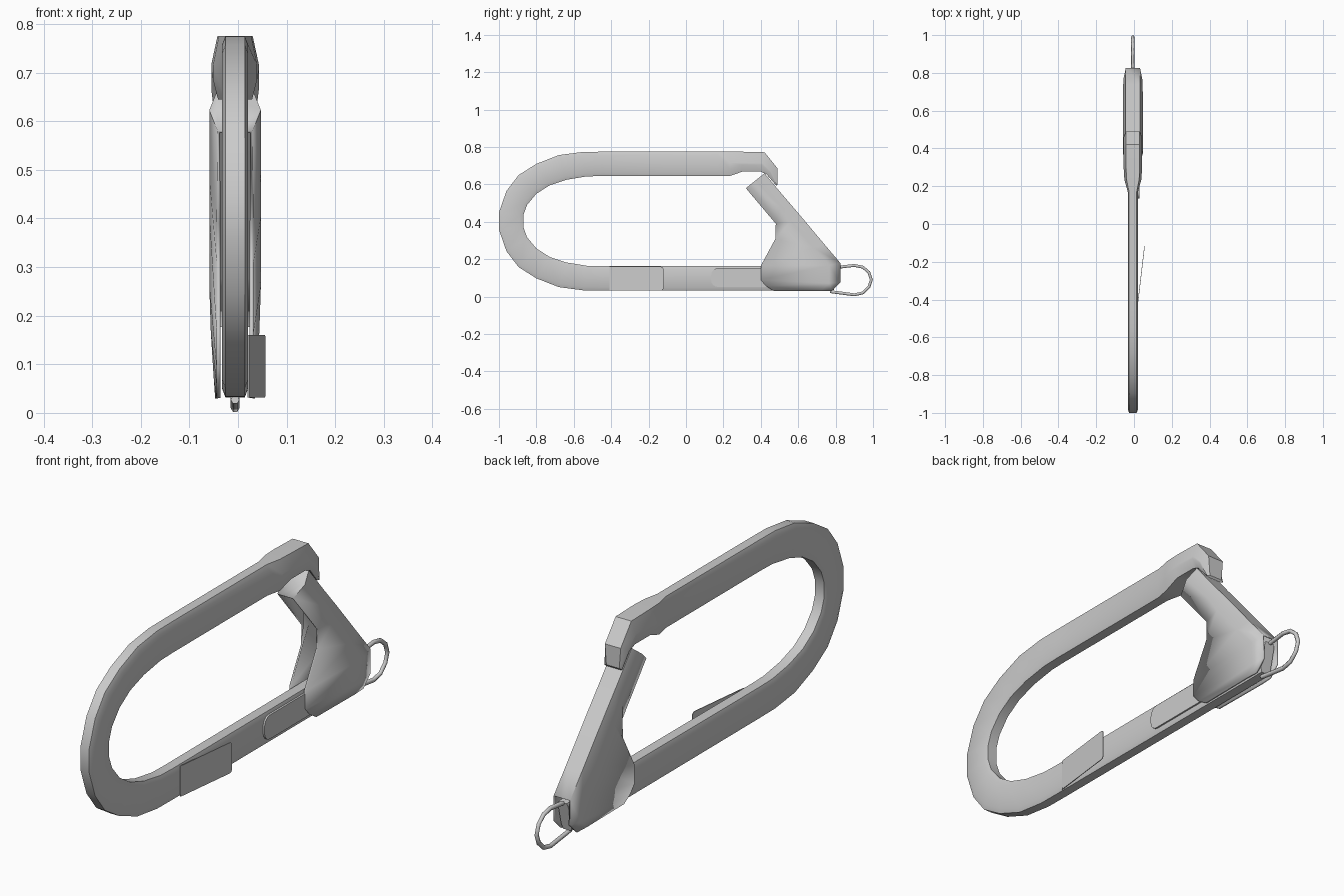
import bpy, bmesh, math

if "Cube" in bpy.data.objects:
    bpy.data.objects.remove(bpy.data.objects["Cube"])

CX = -0.006   # middle plane of the frame
grey = bpy.data.materials.new("light grey metal")
grey.use_nodes = True
COLOR = (0.6, 0.6, 0.6, 1)
grey.diffuse_color = COLOR
grey.node_tree.nodes["Principled BSDF"].inputs["Base Color"].default_value = COLOR


def finish(name, bm, angle=30):
    bmesh.ops.recalc_face_normals(bm, faces=bm.faces)
    me = bpy.data.meshes.new(name)
    bm.to_mesh(me)
    bm.free()
    ob = bpy.data.objects.new(name, me)
    bpy.context.collection.objects.link(ob)
    me.materials.append(grey)
    bpy.ops.object.select_all(action='DESELECT')
    ob.select_set(True)
    bpy.context.view_layer.objects.active = ob
    bpy.ops.object.shade_smooth_by_angle(angle=math.radians(angle))
    return ob


def bridge(bm, a, b, closed=True):
    n = len(a)
    for i in range(n if closed else n - 1):
        j = (i + 1) % n
        bm.faces.new((a[i], a[j], b[j], b[i]))


def lerp(a, b, t):
    return a[0] + (b[0] - a[0]) * t, a[1] + (b[1] - a[1]) * t


# Frame: cross-sections swept from the lower end, round the bow, to the nose
MID = 0.404
bow = [((-.45, .775), (-.45, .645)), ((-.55, .774), (-.53, .643)),
       ((-.68, .757), (-.64, .625)), ((-.80, .71), (-.73, .595)),
       ((-.895, .65), (-.80, .55)), ((-.96, .565), (-.85, .49)),
       ((-1, .45), (-.87, .435))]
flip = lambda p: (p[0], 2 * MID - p[1])
BODY, NOSE = (.027, .14, .86), (.049, .55, .65)
stations = [((.79, .035), (.82, .16), .024, .14, .86),
            ((.75, .032), (.75, .165)) + BODY]
stations += [(flip(o), flip(i)) + BODY for o, i in bow]
stations += [(o, i) + BODY for o, i in reversed(bow)]
stations += [((.17, .775), (.17, .645)) + BODY,
             ((.235, .775), (.235, .645), .045, .45, .7),
             ((.30, .775), (.30, .668)) + NOSE,
             ((.42, .772), (.40, .668)) + NOSE,
             ((.49, .685), (.43, .655)) + NOSE,
             ((.49, .60), (.484, .592), .04, .55, .65)]
bm = bmesh.new()
rings = []
for outer, inner, hw, t1, t2 in stations:
    half = [(0, .74), (t1, 1), (t2, 1), (1, .78)]
    loop = [(t, s) for t, s in half] + [(t, -s) for t, s in reversed(half)]
    rings.append([bm.verts.new((CX + s * hw, *lerp(outer, inner, t))) for t, s in loop])
for a, b in zip(rings, rings[1:]):
    bridge(bm, a, b)
bm.faces.new(rings[0])
bm.faces.new(rings[-1])
finish("frame", bm)

# Gate: folded channel with a capped top and an open notch at the hinge
gate = [((.42, .66), (.32, .58), .053, .036), ((.52, .54), (.48, .39), .053, .038),
        ((.60, .447), (.478, .31), .053, .038), ((.74, .28), (.40, .165), .053, .038),
        ((.825, .18), (.40, .09), .050, .038), ((.825, .075), (.43, .055), .044, .038),
        ((.78, .03), (.47, .03), .041, .038)]
bm = bmesh.new()
rows = []
for back, front, wide, narrow in gate:
    mid = lerp(back, front, .06 / math.dist(back, front))
    pts = [(front, narrow), (mid, wide), (back, .038)]
    rows.append([bm.verts.new((CX + s * w, *p)) for s, p, w in
                 [(1, p, w) for p, w in pts] + [(-1, p, w) for p, w in reversed(pts)]])
for k, (a, b) in enumerate(zip(rows, rows[1:])):
    if k < 4:
        bridge(bm, a, b, closed=False)
    else:
        bridge(bm, a[:3], b[:3], closed=False)
        bridge(bm, a[3:], b[3:], closed=False)
bm.faces.new(rows[0])
ob = finish("gate", bm)
shell = ob.modifiers.new("sheet thickness", 'SOLIDIFY')
shell.thickness = .008
shell.offset = -1


# Rounded plates on the left side of the frame
def side_plate(name, y0, y1, z0, z1, r, x_at, thick, corners):
    bm = bmesh.new()
    outline = []
    for k, (y, z) in enumerate([(y1, z1), (y0, z1), (y0, z0), (y1, z0)]):
        if k not in corners:
            outline.append((y, z))
            continue
        sy, sz = (1 if y == y1 else -1), (1 if z == z1 else -1)
        for i in range(5):
            a = math.pi / 2 * (k + i / 4)
            outline.append((y - sy * r + r * math.cos(a), z - sz * r + r * math.sin(a)))
    front = [bm.verts.new((x_at(y), y, z)) for y, z in outline]
    rear = [bm.verts.new((x_at(y) - thick, y, z)) for y, z in outline]
    bm.faces.new(front)
    bm.faces.new(rear)
    bridge(bm, front, rear)
    finish(name, bm)


side_plate("spring_flap", -.41, -.12, .032, .16, .015,
           lambda y: .023 + (y + .41) / .29 * .034, .003, (0, 3))
side_plate("release_button", .135, .45, .052, .152, .035,
           lambda y: .028, .008, (1, 2))

# Tether ring: bent wire with ends buried in the hinge
path = [(.77, .027), (.90, .010), (.945, .020), (.978, .052), (.991, .09),
        (.978, .13), (.945, .158), (.90, .167), (.82, .158)]
bm = bmesh.new()
SIDES, R = 6, .009
loops = []
for i, p in enumerate(path):
    a, b = path[max(i - 1, 0)], path[min(i + 1, len(path) - 1)]
    d = math.dist(a, b)
    ny, nz = -(b[1] - a[1]) / d, (b[0] - a[0]) / d
    loop = []
    for k in range(SIDES):
        t = 2 * math.pi * k / SIDES
        u = R * math.sin(t)
        loop.append(bm.verts.new((CX + R * math.cos(t), p[0] + ny * u, p[1] + nz * u)))
    loops.append(loop)
for a, b in zip(loops, loops[1:]):
    bridge(bm, a, b)
bm.faces.new(loops[0])
bm.faces.new(loops[-1])
finish("tether_ring", bm, 65)
